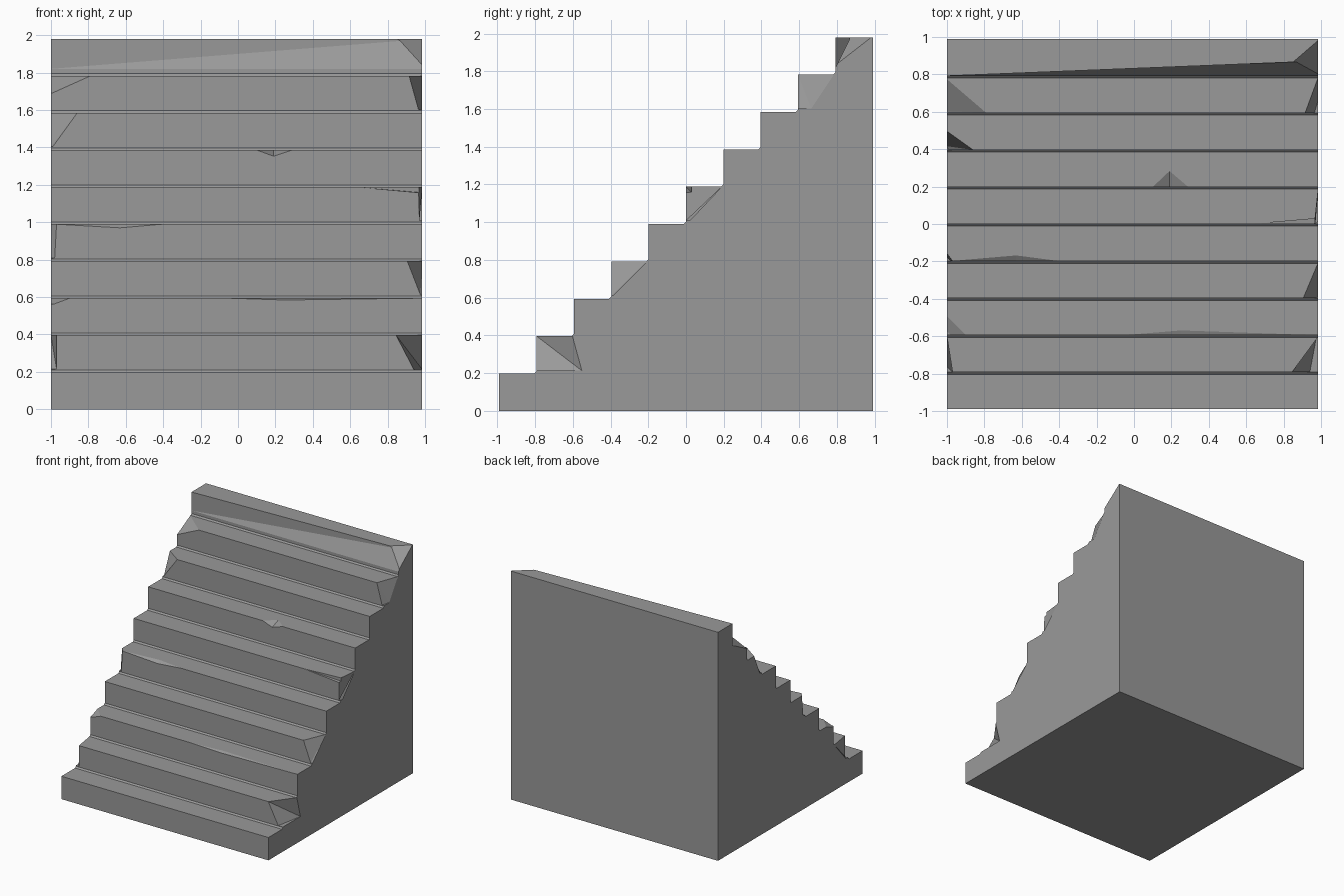
import bpy, bmesh

if "Cube" in bpy.data.objects:
    bpy.data.objects.remove(bpy.data.objects["Cube"])

S = 0.198                     # step rise and run
N = 10                        # number of steps
LEFT, RIGHT, BACK = -1.0, 0.985, 0.99

# Dark grey stone
stone = bpy.data.materials.new("stone")
stone.diffuse_color = (0.32, 0.32, 0.32, 1)
stone.use_nodes = True
stone.node_tree.nodes["Principled BSDF"].inputs["Base Color"].default_value = stone.diffuse_color


def make_object(name, bm):
    bmesh.ops.recalc_face_normals(bm, faces=bm.faces)
    mesh = bpy.data.meshes.new(name)
    bm.to_mesh(mesh)
    bm.free()
    mesh.materials.append(stone)
    ob = bpy.data.objects.new(name, mesh)
    bpy.context.collection.objects.link(ob)
    return ob


def cut(target, step, points):
    """Subtract the hull of points given as x, inward and down from a nosing."""
    bm = bmesh.new()
    for x, inward, down in points:
        bm.verts.new((x, S * step - BACK + inward, S * (step + 1) - down))
    res = bmesh.ops.convex_hull(bm, input=bm.verts)
    junk = {v for v in res["geom_interior"] + res["geom_unused"]
            if isinstance(v, bmesh.types.BMVert)}
    bmesh.ops.delete(bm, geom=list(junk), context='VERTS')
    tool = make_object("chip_cutter", bm)
    mod = target.modifiers.new("chip", 'BOOLEAN')
    mod.operation, mod.object, mod.solver = 'DIFFERENCE', tool, 'EXACT'
    bpy.context.view_layer.objects.active = target
    bpy.ops.object.modifier_apply(modifier=mod.name)
    bpy.data.objects.remove(tool)


def corner_chip(target, step, side, along, inward, down, inset, back):
    """Broken corner: reaches along the nosing, inward on the tread and down the
    riser, where it still cuts off inset in x and back in y."""
    x = RIGHT if side > 0 else LEFT
    out = x + side * 0.05
    cut(target, step, [(x - side * along, 0, 0), (x, inward, 0),
                       (x - side * inset, 0, down), (x, back, down),
                       (out, -0.05, down), (out, -0.05, -0.05)])


def edge_nick(target, step, x0, x1, x, inward, down):
    """Notch in the middle of a nosing."""
    cut(target, step, [(x0, 0, 0), (x1, 0, 0), (x, inward, 0), (x, 0, down),
                       (x, -0.05, -0.05)])


# Stair body: side profile with tiny fillets at the inner corners, extruded in x
F = 0.012
profile = [(BACK, 0), (-BACK, 0)]
for i in range(N):
    y, z = -BACK + S * i, S * (i + 1)
    profile.append((y, z))
    if i < N - 1:
        profile += [(y + S - F, z), (y + S, z + F)]
profile.append((BACK, S * N))

bm = bmesh.new()
face = bm.faces.new([bm.verts.new((LEFT, y, z)) for y, z in profile])
ext = bmesh.ops.extrude_face_region(bm, geom=[face])
for v in ext["geom"]:
    if isinstance(v, bmesh.types.BMVert):
        v.co.x = RIGHT
stairs = make_object("staircase", bm)

# Slanted riser of the top step
cut(stairs, 9, [(LEFT, 0, 0), (LEFT, 0, .16), (1, 0, .16), (.83, .07, 0),
                (1, .08, 0), (LEFT, -.05, -.05), (1, -.05, -.05)])

# Broken corners on the right, then the left
corner_chip(stairs, 1, 1, .14, .19, .183, .045, .24)
corner_chip(stairs, 3, 1, .08, .19, .18, .01, .01)
corner_chip(stairs, 5, 1, .35, .03, .03, .02, .03)
corner_chip(stairs, 5, 1, .02, .19, .18, .015, .02)
corner_chip(stairs, 8, 1, .07, .19, .18, .02, .07)
corner_chip(stairs, 9, 1, .22, .19, .14, .01, .01)
corner_chip(stairs, 1, -1, .03, .19, .18, .03, .03)
corner_chip(stairs, 2, -1, .10, .10, .03, .02, .02)
corner_chip(stairs, 4, -1, .03, .04, .18, .02, .02)
corner_chip(stairs, 7, -1, .14, .10, .18, .01, .02)
corner_chip(stairs, 8, -1, .21, .18, .09, .01, .01)

# Nicks along the nosings
edge_nick(stairs, 2, -.05, .97, .25, .025, .01)
edge_nick(stairs, 4, -.98, -.40, -.63, .03, .02)
edge_nick(stairs, 6, .10, .29, .19, .085, .033)
